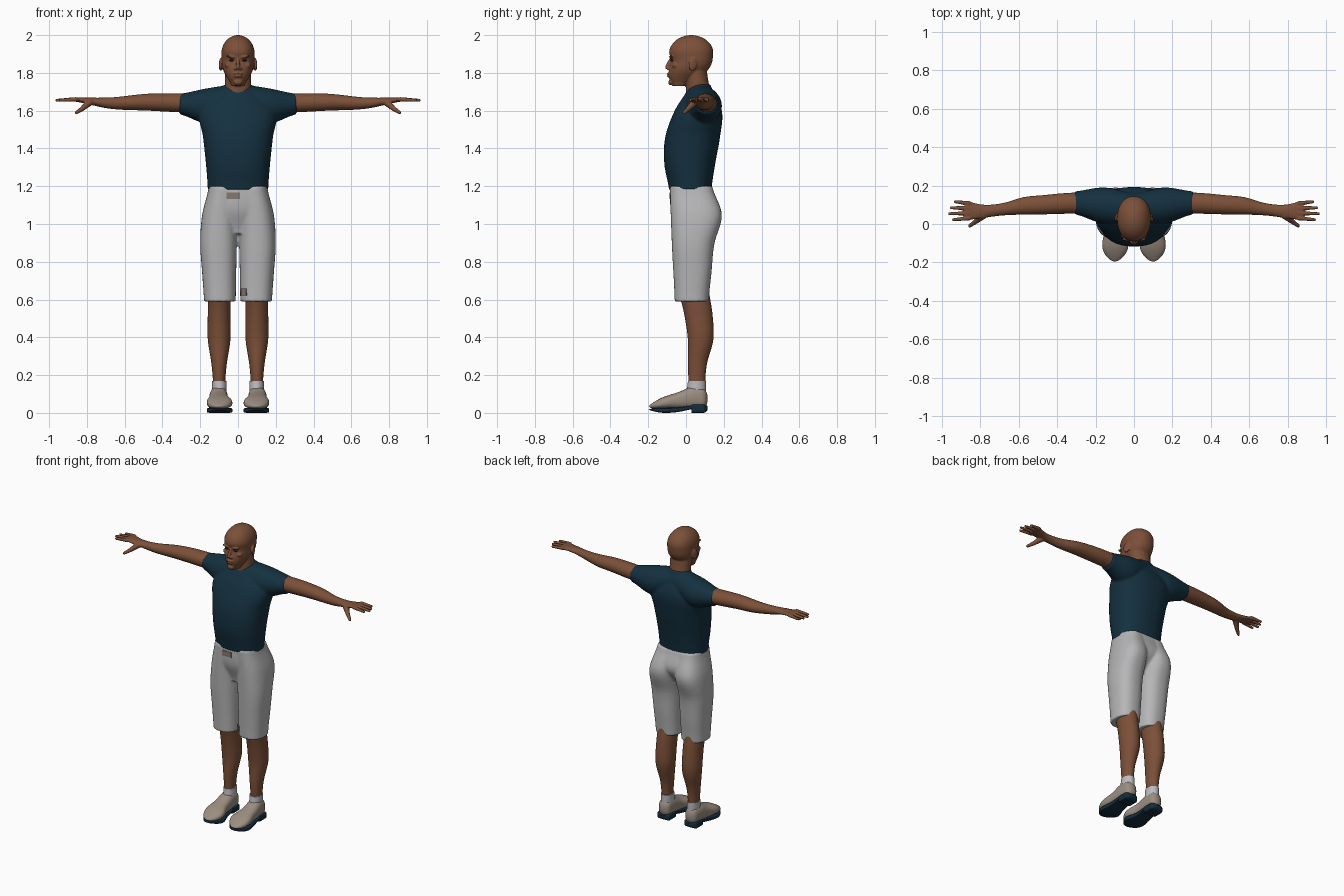
import bpy, bmesh, math
from mathutils import Matrix, Vector, Euler

if "Cube" in bpy.data.objects:
    bpy.data.objects.remove(bpy.data.objects["Cube"])


def material(name, *rgb):
    made = bpy.data.materials.new(name)
    made.use_nodes = True
    made.diffuse_color = (*rgb, 1)
    shader = made.node_tree.nodes["Principled BSDF"]
    shader.inputs["Base Color"].default_value = (*rgb, 1)
    shader.inputs["Roughness"].default_value = .8
    return made


SKIN = material("brown skin", .2, .08, .04)
SHIRT = material("dark navy cloth", .007, .03, .05)
SHORTS = material("light grey cloth", .47, .47, .48)
SHOE = material("taupe leather", .33, .27, .22)
SOLE = material("navy rubber", .007, .025, .045)
SOCK = material("pale sock", .5, .5, .53)
TRIM = material("brown grey patch", .24, .19, .16)
EYE = material("dark eye", .04, .02, .015)
X, Y, Z = range(3)


def curve(points, t):
    """Smooth curve through evenly spaced values, read at t from start to end."""
    last = len(points) - 1
    if last == 0:
        return points[0]
    index = min(int(t * last), last - 1)
    f = t * last - index
    p, q, r, s = (points[max(0, min(last, index + k))] for k in (-1, 0, 1, 2))
    bend = p - 2.5 * q + 2 * r - s / 2 + f * (1.5 * (q - r) + (s - p) / 2)
    return q + f * ((r - p) / 2 + f * bend)


def rounding(distance, span):
    """Elliptical shrink of the section close to a rounded end."""
    if distance >= span:
        return 1
    return max(.05, math.sqrt(1 - (1 - distance / span) ** 2))


def signed_power(value, power):
    return math.copysign(abs(value) ** (2 / power), value)


def loft(bm, axis, start, end, low_u, high_u, low_v, high_v,
         power=2, round_start=0, round_end=0, steps=32, sides=40):
    """Closed tube along an axis, bounded by four profile curves."""
    loops = []
    for step in range(steps + 1):
        t = (1 - math.cos(math.pi * step / steps)) / 2
        shrink = rounding(t, round_start) * rounding(1 - t, round_end)
        u0, u1, v0, v1 = (curve(points, t) for points in (low_u, high_u, low_v, high_v))
        loop = []
        for side in range(sides):
            angle = math.tau * side / sides
            u = signed_power(math.cos(angle), power) * shrink
            v = signed_power(math.sin(angle), power) * shrink
            place = [(u0 + u1 + (u1 - u0) * u) / 2, (v0 + v1 + (v1 - v0) * v) / 2]
            place.insert(axis, start + (end - start) * t)
            loop.append(bm.verts.new(place))
        loops.append(loop)
    for lower, upper in zip(loops, loops[1:]):
        for side in range(sides):
            after = (side + 1) % sides
            bm.faces.new((lower[side], lower[after], upper[after], upper[side]))
    bm.faces.new(loops[0])
    bm.faces.new(loops[-1])


def symmetric_loft(bm, start, end, half_width, front, back, **options):
    mirrored = [-width for width in half_width]
    loft(bm, Z, start, end, mirrored, half_width, front, back, **options)


def blob(bm, place, radii, tilt=(0, 0, 0)):
    matrix = Matrix.LocRotScale(Vector(place), Euler(tilt), Vector(radii))
    bmesh.ops.create_uvsphere(bm, u_segments=20, v_segments=12, radius=1, matrix=matrix)


def limb(bm, start, end, start_radius, end_radius):
    start, end = Vector(start), Vector(end)
    turn = (end - start).to_track_quat("Z", "Y").to_matrix().to_4x4()
    bmesh.ops.create_cone(bm, cap_ends=True, segments=16, radius1=start_radius,
                          radius2=end_radius, depth=(end - start).length,
                          matrix=Matrix.Translation((start + end) / 2) @ turn)
    blob(bm, start, [start_radius] * 3)
    blob(bm, end, [end_radius] * 3)


def add_other_side(bm):
    copied = bmesh.ops.duplicate(bm, geom=bm.verts[:] + bm.edges[:] + bm.faces[:])
    verts = [item for item in copied["geom"] if isinstance(item, bmesh.types.BMVert)]
    bmesh.ops.scale(bm, vec=(-1, 1, 1), verts=verts)


def finish(name, bm, colour, voxel=0):
    """Make the object; a voxel size fuses its pieces into one soft skin."""
    bmesh.ops.recalc_face_normals(bm, faces=bm.faces)
    mesh = bpy.data.meshes.new(name)
    bm.to_mesh(mesh)
    bm.free()
    mesh.materials.append(colour)
    made = bpy.data.objects.new(name, mesh)
    bpy.context.collection.objects.link(made)
    bpy.ops.object.select_all(action="DESELECT")
    made.select_set(True)
    bpy.context.view_layer.objects.active = made
    bpy.ops.object.shade_smooth_by_angle(angle=math.radians(40))
    if voxel:
        fuse = made.modifiers.new("fuse", "REMESH")
        fuse.mode = "VOXEL"
        fuse.voxel_size = voxel
        fuse.use_smooth_shade = True
        relax = made.modifiers.new("relax", "SMOOTH")
        relax.factor = .5
        relax.iterations = 3


# Head: paired features first, then the middle ones, skull and neck
bm = bmesh.new()
blob(bm, (.013, -.092, 1.823), (.009, .011, .008))
blob(bm, (.034, -.077, 1.885), (.028, .013, .007), tilt=(0, -.15, 0))
blob(bm, (.048, -.055, 1.84), (.022, .02, .016))
blob(bm, (.09, .037, 1.845), (.009, .024, .036), tilt=(-.2, 0, .35))
add_other_side(bm)
limb(bm, (0, -.083, 1.87), (0, -.1, 1.83), .008, .011)
blob(bm, (0, -.09, 1.795), (.026, .011, .006))
blob(bm, (0, -.09, 1.782), (.023, .011, .006))
blob(bm, (0, -.08, 1.75), (.024, .014, .015))
symmetric_loft(bm, 1.73, 2, half_width=[.035, .08, .088, .088],
               front=[-.07, -.09, -.09, -.08, -.09, -.09, -.09],
               back=[0, .12, .145, .145], power=2.2, round_end=.37)
symmetric_loft(bm, 1.62, 1.82, half_width=[.07], front=[0], back=[.14, .11])
finish("head", bm, SKIN, voxel=.004)

bm = bmesh.new()
blob(bm, (.033, -.073, 1.867), (.014, .009, .006))
add_other_side(bm)
finish("eyes", bm, EYE)

# Shirt: sleeves fused with the torso
bm = bmesh.new()
loft(bm, X, 0, .31, low_u=[0, 0, .05], high_u=[.16, .19, .17],
     low_v=[1.58, 1.53, 1.58], high_v=[1.74, 1.72, 1.69])
add_other_side(bm)
symmetric_loft(bm, 1.18, 1.74, half_width=[.16, .17, .185, .2, .07],
               front=[-.09, -.115, -.11, -.06, .02],
               back=[.135, .155, .18, .19, .13], power=2.3)
finish("shirt", bm, SHIRT, voxel=.008)

# Bare arms with palms, fingers and thumbs
bm = bmesh.new()
loft(bm, X, .27, .88, low_u=[.055, .05, .045, .02],
     high_u=[.165, .16, .15, .14, .11, .1, .12],
     low_v=[1.59, 1.6, 1.61, 1.65], high_v=[1.69, 1.69, 1.67, 1.67])
for finger, tip in enumerate((.94, .96, .95, .93)):
    base = .03 + .026 * finger
    spread = base + .005 * (finger - 1.5)
    limb(bm, (.86, base, 1.66), (tip, spread, 1.655), .012, .008)
thumb_joint = (.825, .012, 1.61)
limb(bm, (.785, .045, 1.645), thumb_joint, .02, .013)
limb(bm, thumb_joint, (.855, -.01, 1.59), .013, .009)
add_other_side(bm)
finish("arms", bm, SKIN, voxel=.004)

# Knee-length shorts: two legs fused with the hips
bm = bmesh.new()
loft(bm, Z, .59, 1.2, low_u=[.012, 0], high_u=[.18, .19, .2, .19, .155],
     low_v=[-.06, -.075, -.085], high_v=[.12, .135, .15, .19, .14], power=2.4)
add_other_side(bm)
symmetric_loft(bm, .95, 1.2, half_width=[.09, .175, .15],
               front=[-.04, -.08, -.085], back=[.1, .17, .14], power=2.5)
finish("shorts", bm, SHORTS, voxel=.008)

# Thin patches on the waistband and one hem
patches = {"waist_patch": ((-.025, -.083, 1.15), (.07, .009, .036), 0),
           "hem_patch": ((.031, -.039, .64), (.036, .009, .036), -.75)}
for name, (place, size, turn) in patches.items():
    bm = bmesh.new()
    bmesh.ops.create_cube(bm, size=1, matrix=Matrix.LocRotScale(
        Vector(place), Euler((0, 0, turn)), Vector(size)))
    finish(name, bm, TRIM)

# Lower legs and socks
bm = bmesh.new()
loft(bm, Z, .12, .66, low_u=[.07, .06, .04, .04, .04], high_u=[.13, .14, .16, .16, .16],
     low_v=[.015, .01, .01, -.01, -.04], high_v=[.1, .11, .145, .14, .12])
add_other_side(bm)
finish("lower_legs", bm, SKIN)

bm = bmesh.new()
loft(bm, Z, .09, .17, low_u=[.06], high_u=[.137], low_v=[0, .01], high_v=[.105])
add_other_side(bm)
finish("socks", bm, SOCK)

# Shoes: rounded uppers over flat soles with separate heels
inner, outer = [.06, .03, .05, .055, .06], [.14, .165, .155, .15, .14]
bm = bmesh.new()
loft(bm, Y, -.195, .115, inner, outer, low_v=[.02], high_v=[.05, .085, .11, .14, .13],
     power=2.4, round_start=.15, round_end=.1)
add_other_side(bm)
finish("shoe_uppers", bm, SHOE)

bm = bmesh.new()
loft(bm, Y, -.195, .115, inner, outer, low_v=[.01, 0, .005, .02, .02],
     high_v=[.025, .027, .03, .04, .045], power=6, round_start=.15, round_end=.1)
loft(bm, Y, .03, .115, low_u=[.055], high_u=[.15], low_v=[0], high_v=[.045],
     power=6, round_end=.3)
add_other_side(bm)
finish("shoe_soles", bm, SOLE)
